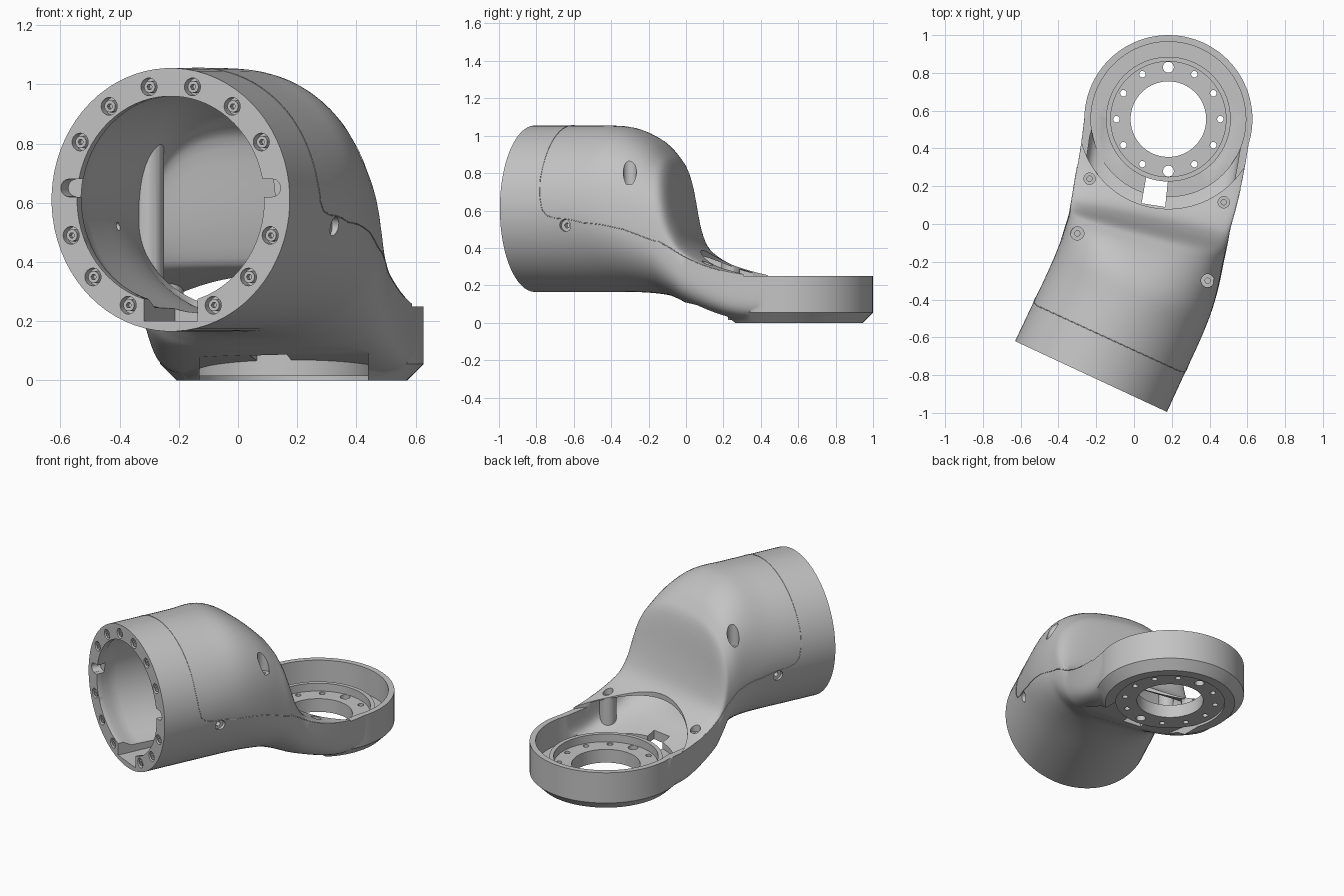
import bpy
import bmesh
import math
from mathutils import Vector

cube = bpy.data.objects.get("Cube")
if cube:
    bpy.data.objects.remove(cube, do_unlink=True)

X, Y, Z = Vector((1, 0, 0)), Vector((0, 1, 0)), Vector((0, 0, 1))
ALONG = Vector((0.422, 0.906, 0)).normalized()    # tube axis, pointing inward
ACROSS = Vector((ALONG.y, -ALONG.x, 0))           # across the tube mouth
MOUTH = Vector((-0.2275, -0.8075, 0.61))
DISH = Vector((0.182, 0.555, 0))

grey = bpy.data.materials.new("plain grey")
grey.use_nodes = True
grey.diffuse_color = (0.55, 0.55, 0.55, 1)
grey.node_tree.nodes["Principled BSDF"].inputs["Base Color"].default_value = grey.diffuse_color


# ---- helpers -------------------------------------------------------------
def solid(name, rings):
    """Closed solid bridging a row of equal point rings."""
    bm = bmesh.new()
    rows = [[bm.verts.new(p) for p in ring] for ring in rings]
    count = len(rows[0])
    for a, b in zip(rows, rows[1:]):
        for i in range(count):
            j = (i + 1) % count
            bm.faces.new((a[i], a[j], b[j], b[i]))
    bm.faces.new(rows[0])
    bm.faces.new(rows[-1])
    bmesh.ops.recalc_face_normals(bm, faces=bm.faces)
    mesh = bpy.data.meshes.new(name)
    bm.to_mesh(mesh)
    bm.free()
    obj = bpy.data.objects.new(name, mesh)
    obj.data.materials.append(grey)
    bpy.context.collection.objects.link(obj)
    return obj


def circle(center, r, u, v, seg):
    turn = [math.tau * i / seg for i in range(seg)]
    return [center + r * (math.cos(a) * u + math.sin(a) * v) for a in turn]


def rod(name, center, r, start, end, axis=Z, seg=24):
    u = ACROSS if axis == ALONG else (ALONG if axis == ACROSS else X)
    v = Y if axis == Z else Z
    return solid(name, [circle(center + axis * h, r, u, v, seg) for h in (start, end)])


def box(name, center, u, v, half_u, half_v, axis, start, end):
    corners = [(-1, -1), (1, -1), (1, 1), (-1, 1)]
    return solid(name, [[center + axis * h + u * a * half_u + v * b * half_v
                         for a, b in corners] for h in (start, end)])


def activate(obj):
    bpy.ops.object.select_all(action='DESELECT')
    obj.select_set(True)
    bpy.context.view_layer.objects.active = obj


def volume(obj):
    bm = bmesh.new()
    bm.from_object(obj, bpy.context.evaluated_depsgraph_get())
    size = bm.calc_volume(signed=True)
    bm.free()
    return size


def combine(target, tools, operation='DIFFERENCE'):
    """Apply a boolean with several tools that do not touch each other."""
    activate(tools[0])
    if len(tools) > 1:
        for tool in tools:
            tool.select_set(True)
        bpy.ops.object.join()
    tool = tools[0]
    tool.hide_render = True
    activate(target)
    before, limit = volume(target), volume(tool) * 1.02
    mod = target.modifiers.new("cut", 'BOOLEAN')
    mod.operation = operation
    mod.object = tool
    for solver in ('EXACT', 'MANIFOLD'):
        mod.solver = solver
        bpy.context.view_layer.update()
        # A sound cut removes some material, but no more than the tool holds
        if operation != 'DIFFERENCE' or 0 < before - volume(target) < limit:
            break
    bpy.ops.object.modifier_apply(modifier=mod.name)
    bpy.data.objects.remove(tool, do_unlink=True)


def smooth(obj):
    activate(obj)
    bpy.ops.object.shade_smooth_by_angle(angle=math.radians(32))


# ---- swept housing: left x, y, right x, y, bottom, widest, top, fullness --
STATIONS = [
    (-.63, -.62, .175, -.995, .165, .61, 1.055, 2, 2),
    (-.545, -.44, .26, -.81, .165, .61, 1.055, 2, 2),
    (-.46, -.26, .344, -.63, .165, .61, 1.055, 2, 2),
    (-.4, -.12, .405, -.48, .165, .57, 1.045, 2.25, 2),
    (-.366, -.02, .445, -.34, .16, .515, .99, 2.5, 2.1),
    (-.35, .03, .47, -.22, .15, .465, .915, 2.6, 2.3),
    (-.342, .06, .485, -.15, .14, .435, .83, 2.6, 2.8),
    (-.336, .095, .498, -.085, .12, .4, .58, 2.1, 3.4),
    (-.328, .14, .51, -.02, .095, .36, .42, 2, 4.2),
    (-.312, .24, .543, .1, .055, .305, .33, 2, 5),
    (-.292, .35, .575, .24, .02, .268, .285, 2.5, 6),
    (-.277, .45, .6, .38, .006, .25, .264, 3, 6),
    (-.262, .57, .626, .54, .003, .24, .256, 5, 6)]
LAST = len(STATIONS) - 1


def station(t):
    """Smoothly interpolated station values."""
    t = min(max(t, 0), LAST)
    i = min(int(t), LAST - 1)
    f = t - i
    rows = [STATIONS[min(max(i + k, 0), LAST)] for k in (-1, 0, 1, 2)]
    return [b + f * (c - a + f * (2 * a - 5 * b + 4 * c - d + f * (3 * (b - c) + d - a))) / 2
            for a, b, c, d in zip(*rows)]


def surface(t, angle, inset=0, tall=False):
    lx, ly, rx, ry, low, wide, high, full_top, full_low = station(t)
    left, right = Vector((lx, ly, 0)), Vector((rx, ry, 0))
    half = (right - left) / 2
    if inset:
        half -= half.normalized() * inset
        low += inset + (0.025 if inset < 0.05 else 0)
        wide = max(wide, low + 0.03)
        high = max(station(t + 0.5)[6] - inset, wide + 0.01)
    if tall:
        high, full_top = 0.7, 6
    c, s = math.cos(angle), math.sin(angle)
    power = 2 / (full_top if s > 0 else full_low)
    across = math.copysign(abs(c) ** power, c)
    rise = abs(s) ** power * (high - wide if s > 0 else low - wide)
    return (left + right) / 2 + half * across + Z * (wide + rise)


def section(t, inset=0, tall=False, seg=72):
    return [surface(t, math.tau * (i + 0.5) / seg, inset, tall) for i in range(seg)]


def wall(t):
    """Thick flange at the mouth, thinner shell behind it."""
    return 0.095 if t < 0.4 else max(0.04, 0.07 - 0.006 * t)


STEPS = [i / 4 for i in range(LAST * 4 + 1)]
body = solid("elbow_housing", [section(t) for t in STEPS])
dish = solid("dish", [circle(DISH + Z * h, r, X, Y, 96)
                      for r, h in ((.39, 0), (.445, .055), (.445, .262))])
combine(body, [dish], 'UNION')

# Hollow inside, keeping four screw posts
dome_screws = [Vector((-.3, -.05, .74)), Vector((.39, -.3, .74))]
flange_screws = [Vector((-.235, .24, .285)), Vector((.475, .115, .285))]
inner = [section(t, wall(t)) for t in STEPS]
cavity = solid("cavity", [[p - ALONG * 0.06 for p in inner[0]]] + inner)
combine(cavity, [rod("post", Vector((p.x, p.y, 0)), .05, 0, 1.2)
                 for p in dome_screws + flange_screws])
combine(body, [cavity])

# Open dish: arc-shaped cover edge, rim level, round channel and ring seat
opening = solid("opening", [section(t, 0.046, True) for t in STEPS if 7 <= t < LAST])
combine(opening, [rod("arc", DISH, .471, .01, .9, seg=90)], 'INTERSECT')
combine(body, [opening])
combine(body, [rod("rim", DISH, .475, .25, 1, seg=96)])
combine(body, [rod("channel", DISH, .41, .085, .95, seg=96)])
combine(body, [rod("seat", DISH, .329, -.1, .8, seg=96)])

# Scooped underside of the neck and cable slot
scoop_side = [(.45, -.1), (.45, .04), (.1, .085), (-.2, .155), (-.2, -.1)]
combine(body, [solid("scoop", [[Vector((x, y, z)) for y, z in scoop_side]
                               for x in (-.13, .44)])])
slot_plan = [(.07, .28), (.04, .11), (.165, .09), (.185, .28)]
combine(body, [solid("slot", [[Vector((x, y, z)) for x, y in slot_plan]
                              for z in (-.12, .2)])])

# Cover screw wells
combine(body, [rod("well", p, .035, 0, .4) for p in dome_screws]
        + [rod("well", p, .03, 0, .2) for p in flange_screws])
combine(body, [rod("pilot", p, .014, -.06, .1) for p in dome_screws + flange_screws])

# Cross holes through the tube sides
cross = MOUTH + ALONG * 0.38 - Z * 0.09
combine(body, [rod("cross_hole", cross, .014, -.6, .6, ACROSS)])
combine(body, [rod("cross_well", cross, .032, a, b, ACROSS)
               for a, b in ((-.6, -.41), (.41, .6))])

# Tube mouth: round-ended side notches, lower notch and bolt circle
notch = MOUTH + Z * 0.04
combine(body, [box("notch", notch, ACROSS, Z, .38, .03, ALONG, -.05, .06)])
combine(body, [rod("notch_end", notch + ACROSS * d, .0295, -.05, .059, ALONG)
               for d in (-.38, .38)])
combine(body, [box("lower_notch", MOUTH - Z * .36, ACROSS, Z, .1, .05, ALONG, -.05, .25)])
bolt_angles = [math.radians(78 - 24 * k) for k in range(15) if k not in (3, 7, 11)]
bolts = [MOUTH + .39 * (math.cos(a) * ACROSS + math.sin(a) * Z) for a in bolt_angles]
combine(body, [rod("bolt_well", p, .03, -.05, .035, ALONG) for p in bolts])
smooth(body)
for number, p in enumerate(bolts):
    head = rod("mouth_bolt_%d" % (number + 1), p, .02, .005, .05, ALONG)
    combine(head, [rod("socket", p, .01, -.02, .025, ALONG, 6)])
    smooth(head)

# Mounting ring in the dish, with raised lip and drilled plate
ring = rod("mounting_ring", DISH, .33, .015, .15, seg=96)
combine(ring, [rod("lip_recess", DISH, .305, .1, .3, seg=96)])
combine(ring, [rod("ring_bore", DISH, .2, -.1, .35, seg=96)])
drills = []
for k in range(12):
    a = math.tau * k / 12
    spot = DISH + .275 * (math.cos(a) * X + math.sin(a) * Y)
    drills.append(rod("drill", spot, .029 if k in (3, 9) else .017, -.1, .13))
combine(ring, drills)
smooth(ring)

# Fine seam between the cover and the lower shell
half_path = [(1.1, 90), (1.1, 50), (1.1, 20), (1.14, 8), (1.22, -1), (1.35, -5),
             (1.6, -7), (2.5, -8), (4, -2), (6, 0), (10, 0)]
for side in ("right", "left"):
    points = []
    for (t0, a0), (t1, a1) in zip(half_path, half_path[1:]):
        for k in range(10):
            f = k / 10
            a = math.radians(a0 + (a1 - a0) * f)
            points.append(surface(t0 + (t1 - t0) * f, math.pi - a if side == "right" else a))
    curve = bpy.data.curves.new("cover_seam_" + side, 'CURVE')
    curve.dimensions = '3D'
    curve.bevel_depth = 0.002
    curve.bevel_resolution = 1
    spline = curve.splines.new('POLY')
    spline.points.add(len(points) - 1)
    for vert, p in zip(spline.points, points):
        vert.co = (*p, 1)
    curve.materials.append(grey)
    bpy.context.collection.objects.link(bpy.data.objects.new(curve.name, curve))
